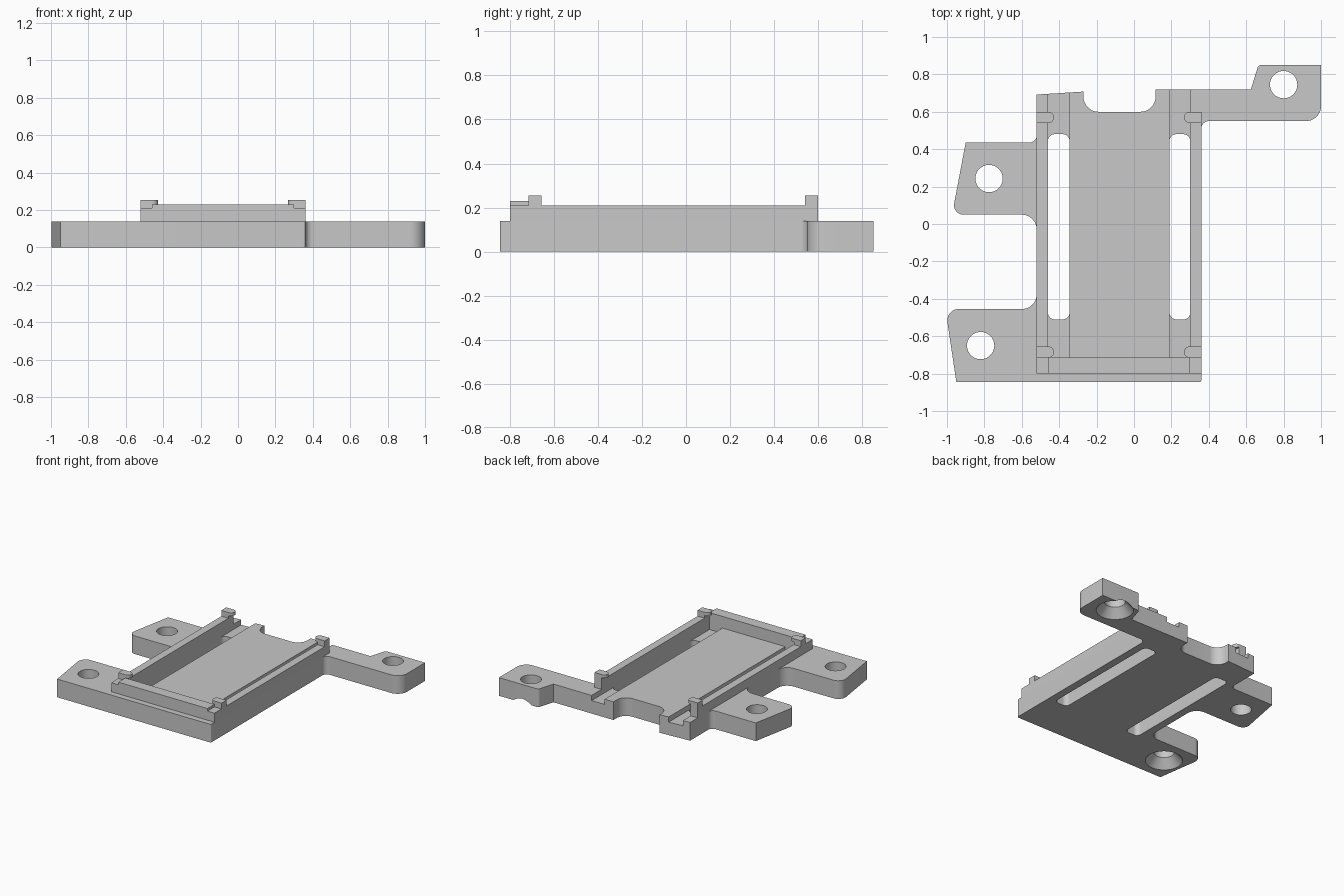
import bpy
import bmesh
import math
from mathutils import Vector

cube = bpy.data.objects.get("Cube")
if cube:
    bpy.data.objects.remove(cube, do_unlink=True)

grey = bpy.data.materials.new("plain grey")
grey.use_nodes = True
grey.diffuse_color = (0.58, 0.58, 0.58, 1)
grey.node_tree.nodes["Principled BSDF"].inputs["Base Color"].default_value = grey.diffuse_color

BASE, RAIL, CLIP, TOP = 0.14, 0.21, 0.23, 0.255
LEFT, RIGHT, WALL = -0.52, 0.36, 0.06
FRONT, BACK = -0.80, 0.60


def rounded(corners, steps=8):
    """Turn (x, y, radius) corners into an outline with filleted corners."""
    points = []
    for i, (x, y, r) in enumerate(corners):
        p = Vector((x, y))
        if r == 0:
            points.append(p)
            continue
        u = (Vector(corners[i - 1][:2]) - p).normalized()
        v = (Vector(corners[(i + 1) % len(corners)][:2]) - p).normalized()
        half = math.acos(u.dot(v)) / 2
        centre = p + (u + v).normalized() * (r / math.sin(half))
        reach = r / math.tan(half)
        a, b = p + u * reach - centre, p + v * reach - centre
        points += [centre + a.lerp(b, k / steps).normalized() * r for k in range(steps + 1)]
    return points


def add_object(name, bm):
    bmesh.ops.recalc_face_normals(bm, faces=bm.faces)
    mesh = bpy.data.meshes.new(name)
    bm.to_mesh(mesh)
    bm.free()
    mesh.materials.append(grey)
    ob = bpy.data.objects.new(name, mesh)
    bpy.context.collection.objects.link(ob)
    return ob


def prism(name, corners, z0, z1):
    bm = bmesh.new()
    face = bm.faces.new([bm.verts.new((p.x, p.y, z0)) for p in rounded(corners)])
    new = bmesh.ops.extrude_face_region(bm, geom=[face])["geom"]
    bmesh.ops.translate(bm, vec=(0, 0, z1 - z0),
                        verts=[g for g in new if isinstance(g, bmesh.types.BMVert)])
    # The starting face stays as the lower cap of the solid
    return add_object(name, bm)


def box(name, x0, x1, y0, y1, z0, z1, r=0):
    return prism(name, [(x0, y0, r), (x1, y0, r), (x1, y1, r), (x0, y1, r)], z0, z1)


def cone(name, x, y, r0, r1, z0, z1):
    bm = bmesh.new()
    bmesh.ops.create_cone(bm, cap_ends=True, segments=40, radius1=r0, radius2=r1, depth=z1 - z0)
    bmesh.ops.translate(bm, vec=(x, y, (z0 + z1) / 2), verts=bm.verts)
    return add_object(name, bm)


def activate(ob):
    bpy.ops.object.select_all(action="DESELECT")
    ob.select_set(True)
    bpy.context.view_layer.objects.active = ob


def cut(target, cutter):
    mod = target.modifiers.new("cut", "BOOLEAN")
    mod.operation = "DIFFERENCE"
    mod.solver = "EXACT"
    mod.object = cutter
    activate(target)
    bpy.ops.object.modifier_apply(modifier=mod.name)
    bpy.data.objects.remove(cutter, do_unlink=True)


# Base plate with three mounting ears and a notch at the back
base = prism("base_plate", [
    (-0.95, -0.845, 0), (RIGHT, -0.845, 0.01), (RIGHT, 0.55, 0.04),
    (1, 0.55, 0.08), (1, 0.85, 0), (0.665, 0.85, 0.02), (0.625, 0.72, 0),
    (0.115, 0.72, 0), (0.115, BACK, 0.08), (-0.27, BACK, 0.08), (-0.27, 0.708, 0),
    (LEFT, 0.692, 0), (LEFT, 0.435, 0.04), (-0.90, 0.435, 0), (-0.973, 0.05, 0.05),
    (LEFT, 0.05, 0.08), (LEFT, -0.455, 0.08), (-1.008, -0.455, 0.06)], 0, BASE)

# Shallow channels, each with a long slot through the plate
for x0, x1 in ((LEFT + WALL, -0.345), (0.19, RIGHT - WALL)):
    cut(base, box("channel_cutter", x0, x1, -0.715, 0.8, 0.10, 0.3))
    cut(base, box("slot_cutter", x0, x1, -0.51, 0.48, -0.1, 0.3, 0.035))

# Screw holes, two of them countersunk from below
for x, y, sunk in ((-0.775, 0.243, False), (-0.82, -0.65, True), (0.80, 0.745, True)):
    cut(base, cone("hole_cutter", x, y, 0.073, 0.073, -0.1, 0.3))
    if sunk:
        cut(base, cone("countersink_cutter", x, y, 0.14, 0.07, -0.01, 0.07))

# Rails along both sides and the raised front wall
parts = [base,
         box("right_rail", LEFT, LEFT + WALL, FRONT, BACK, BASE, RAIL),
         box("left_rail", RIGHT - WALL, RIGHT, FRONT, BACK, BASE, RAIL),
         box("front_wall", LEFT + WALL, RIGHT - WALL, FRONT, -0.715, BASE, CLIP)]

# Retaining clips: a post on the rail with a rounded overhanging tongue
for side, edge, d in (("right", LEFT, 1), ("left", RIGHT, -1)):
    for end, y0 in (("front", -0.715), ("back", 0.54)):
        y1 = y0 + 0.06
        a, b = sorted((edge, edge + d * WALL))
        parts.append(box(f"{side}_{end}_clip_post", a, b, y0, y1, RAIL, CLIP))
        tip = edge + d * 0.092
        parts.append(prism(f"{side}_{end}_clip_tongue", [
            (edge, y0, 0), (tip, y0, 0.029), (tip, y1, 0.029), (edge, y1, 0)], CLIP, TOP))

for ob in parts:
    activate(ob)
    bpy.ops.object.shade_smooth_by_angle(angle=math.radians(30))
